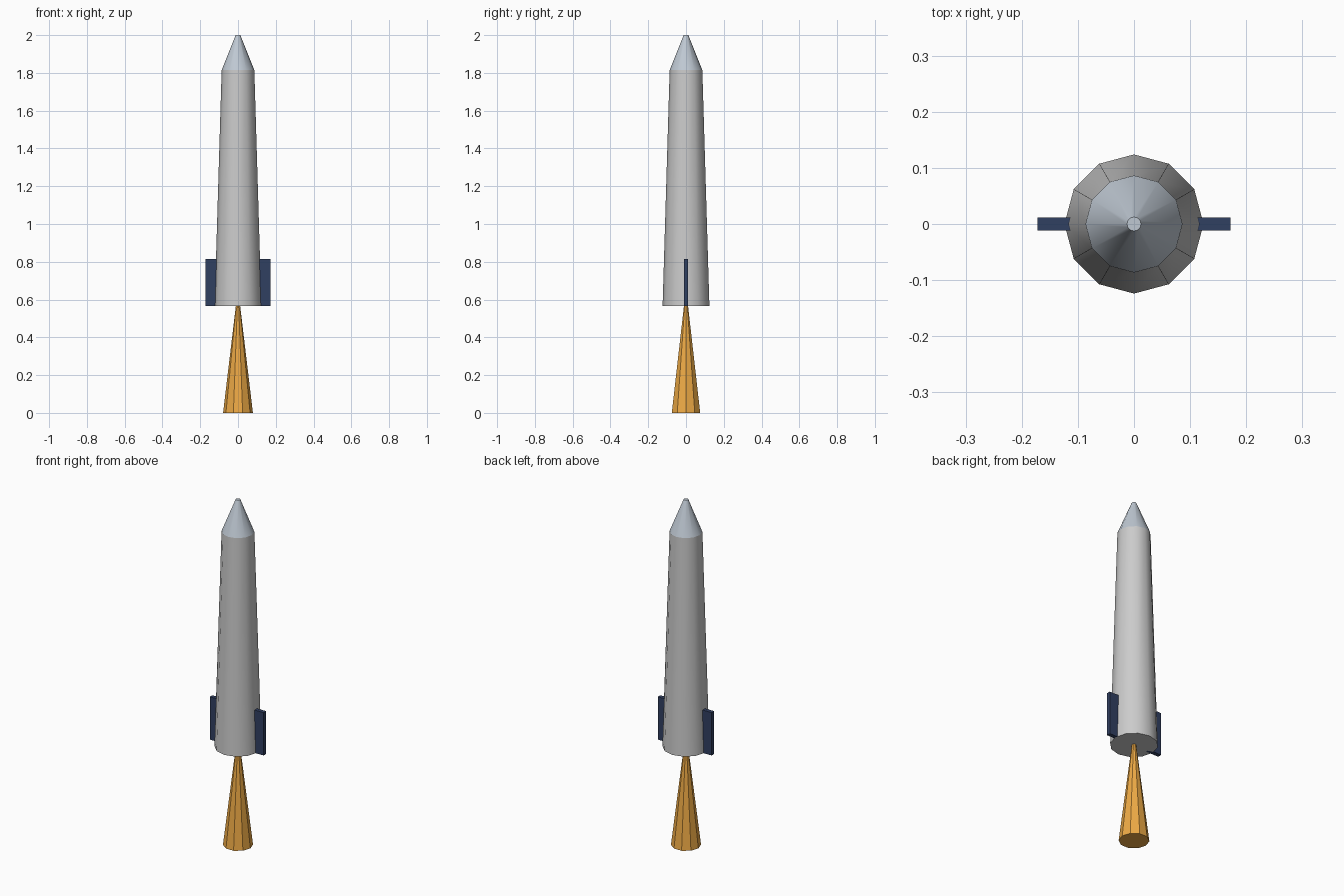
import bpy
import bmesh
import math

if "Cube" in bpy.data.objects:
    bpy.data.objects.remove(bpy.data.objects["Cube"])


def material(name, rgb):
    mat = bpy.data.materials.new(name)
    mat.diffuse_color = (*rgb, 1)
    mat.use_nodes = True
    mat.node_tree.nodes["Principled BSDF"].inputs["Base Color"].default_value = mat.diffuse_color
    return mat


def add_object(name, bm, mat):
    bmesh.ops.recalc_face_normals(bm, faces=bm.faces)
    mesh = bpy.data.meshes.new(name)
    bm.to_mesh(mesh)
    bm.free()
    mesh.materials.append(mat)
    obj = bpy.data.objects.new(name, mesh)
    bpy.context.collection.objects.link(obj)
    return obj


def lathe(name, profile, sides, mat):
    """Stack rings of (radius, z), close both ends and shade smooth."""
    bm = bmesh.new()
    rings = []
    for r, z in profile:
        angles = [math.tau * i / sides for i in range(sides)]
        rings.append([bm.verts.new((r * math.cos(a), r * math.sin(a), z)) for a in angles])
    for low, high in zip(rings, rings[1:]):
        for i in range(sides):
            j = (i + 1) % sides
            bm.faces.new((low[i], low[j], high[j], high[i]))
    bm.faces.new(rings[0][::-1])
    bm.faces.new(rings[-1])
    obj = add_object(name, bm, mat)
    bpy.ops.object.select_all(action='DESELECT')
    obj.select_set(True)
    bpy.context.view_layer.objects.active = obj
    bpy.ops.object.shade_smooth_by_angle(angle=math.radians(35))
    return obj


white = material("hull_white", (0.80, 0.79, 0.82))
steel = material("nose_grey", (0.52, 0.58, 0.65))
navy = material("fin_navy", (0.03, 0.05, 0.12))
orange = material("flame_orange", (0.85, 0.40, 0.06))

# Tapered hull, nose cone and exhaust flame
lathe("hull", [(0.124, 0.567), (0.122, 0.63), (0.0865, 1.815)], 12, white)
lathe("nose_cone", [(0.0865, 1.815), (0.0125, 2.0)], 12, steel)
lathe("flame", [(0.079, 0.0), (0.011, 0.57)], 10, orange)

# Pair of flat fins, rooted inside the hull
for side, label in ((-1, "left"), (1, "right")):
    bm = bmesh.new()
    bmesh.ops.create_cube(bm, size=1)
    bmesh.ops.scale(bm, vec=(0.082, 0.023, 0.248), verts=bm.verts)
    bmesh.ops.translate(bm, vec=(side * 0.131, 0, 0.691), verts=bm.verts)
    add_object(label + "_fin", bm, navy)
